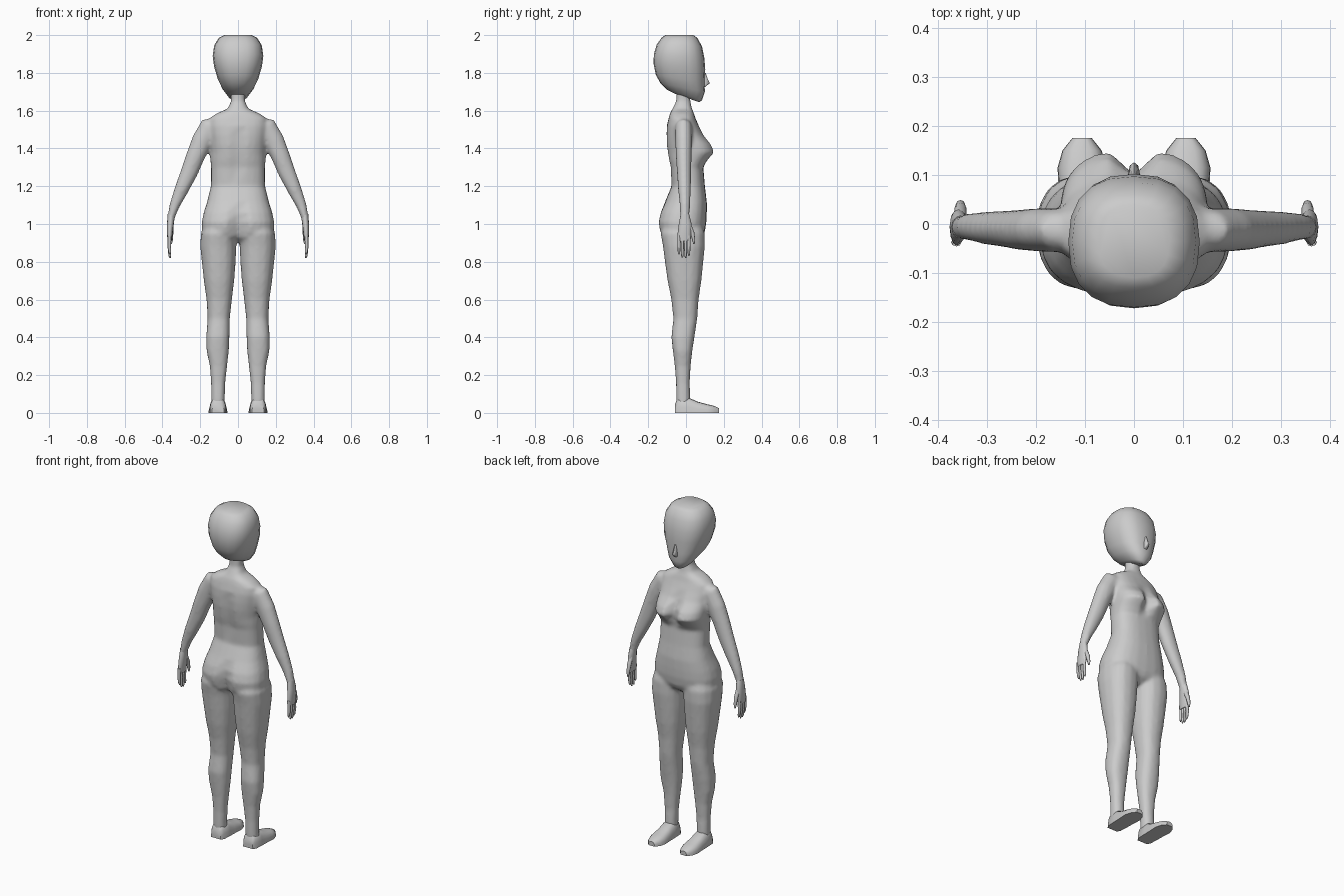
import bpy, bmesh, math
from mathutils import Vector

skin = bpy.data.materials.new("plain_grey")
skin.diffuse_color = (0.6, 0.6, 0.6, 1)


def spow(v, p):
    return math.copysign(abs(v) ** p, v)


def oval(x0, x1, yb, yf, zb, zf, n=16, p=0.85, cb=0, cf=0):
    """Rounded ring; zb/zf tilt it, cb/cf crease its back and front centre."""
    ring = []
    for i in range(n):
        a = math.tau * i / n
        c, s = spow(math.cos(a), p), spow(math.sin(a), p)
        x = (x0 + x1) / 2 + c * (x1 - x0) / 2
        t = (s + 1) / 2
        crease = math.exp(-((x / 0.025) ** 2)) * (cb if s < 0 else -cf)
        ring.append(Vector((x, yb + t * (yf - yb) + crease, zb + t * (zf - zb))))
    return ring


def loft(bm, rings, side=1):
    """Skin closed rings and cap both ends."""
    vs = [[bm.verts.new((p.x * side, p.y, p.z)) for p in r] for r in rings]
    for a, b in zip(vs, vs[1:]):
        for i in range(len(a)):
            j = (i + 1) % len(a)
            bm.faces.new((a[i], a[j], b[j], b[i]))
    bm.faces.new(vs[0])
    bm.faces.new(vs[-1])


def tube(bm, stations, side=1, n=12):
    """Limb along (x, y, z, half width, half depth) stations."""
    pts = [Vector(s[:3]) for s in stations]
    rings = []
    for i, s in enumerate(stations):
        d = (pts[min(i + 1, len(pts) - 1)] - pts[max(i - 1, 0)]).normalized()
        u = Vector((0, 1, 0)).cross(d).normalized()
        v = d.cross(u)
        rings.append([pts[i] + u * s[3] * math.cos(math.tau * k / n)
                      + v * s[4] * math.sin(math.tau * k / n) for k in range(n)])
    loft(bm, rings, side)


def finish(name, bm, angle=50):
    bmesh.ops.recalc_face_normals(bm, faces=bm.faces)
    me = bpy.data.meshes.new(name)
    bm.to_mesh(me)
    bm.free()
    me.materials.append(skin)
    ob = bpy.data.objects.new(name, me)
    bpy.context.collection.objects.link(ob)
    bpy.ops.object.select_all(action='DESELECT')
    ob.select_set(True)
    bpy.context.view_layer.objects.active = ob
    bpy.ops.object.shade_smooth_by_angle(angle=math.radians(angle))
    return ob


# Body: torso and neck (z, half width, back, front, back crease, front crease)
torso = [
    (0.905, 0.05, -0.06, 0.05, 0, 0), (0.93, 0.12, -0.125, 0.085, 0.03, 0),
    (0.96, 0.19, -0.142, 0.10, 0.035, 0), (1.01, 0.192, -0.15, 0.108, 0.03, 0),
    (1.06, 0.182, -0.138, 0.11, 0.015, 0), (1.12, 0.163, -0.11, 0.11, 0, 0),
    (1.20, 0.144, -0.077, 0.10, 0, 0), (1.30, 0.143, -0.083, 0.092, 0.008, 0),
    (1.335, 0.146, -0.092, 0.115, 0.01, 0.02), (1.38, 0.15, -0.10, 0.155, 0.01, 0.055),
    (1.42, 0.152, -0.105, 0.138, 0.01, 0.04), (1.47, 0.152, -0.106, 0.095, 0.008, 0.012),
    (1.52, 0.155, -0.102, 0.068, 0, 0), (1.56, 0.15, -0.092, 0.05, 0, 0),
    (1.585, 0.115, -0.085, 0.042, 0, 0), (1.61, 0.055, -0.072, 0.032, 0, 0),
    (1.65, 0.037, -0.052, 0.023, 0, 0), (1.73, 0.037, -0.05, 0.023, 0, 0)]
# Legs (z, inner x, outer x, back, front)
leg = [
    (1.02, 0.02, 0.17, -0.11, 0.08), (0.95, 0.006, 0.197, -0.135, 0.10),
    (0.88, 0.009, 0.200, -0.122, 0.10), (0.80, 0.012, 0.192, -0.112, 0.092),
    (0.70, 0.02, 0.181, -0.098, 0.082), (0.60, 0.032, 0.167, -0.078, 0.067),
    (0.50, 0.043, 0.161, -0.067, 0.06), (0.40, 0.045, 0.169, -0.078, 0.045),
    (0.33, 0.048, 0.167, -0.07, 0.034), (0.25, 0.057, 0.15, -0.06, 0.025),
    (0.16, 0.067, 0.143, -0.053, 0.02), (0.08, 0.07, 0.142, -0.052, 0.022),
    (0.04, 0.07, 0.142, -0.05, 0.02)]
# Arms (x, y, z, half width, half depth)
arm = [
    (0.09, -0.015, 1.54, 0.03, 0.04), (0.15, -0.013, 1.51, 0.058, 0.045),
    (0.19, -0.012, 1.44, 0.056, 0.045), (0.225, -0.012, 1.36, 0.05, 0.042),
    (0.26, -0.01, 1.27, 0.046, 0.038), (0.30, -0.008, 1.18, 0.038, 0.034),
    (0.335, -0.006, 1.10, 0.028, 0.028), (0.353, -0.006, 1.04, 0.021, 0.025),
    (0.356, -0.006, 1.01, 0.019, 0.025)]

bm = bmesh.new()
loft(bm, [oval(-w, w, b, f, z, z, 24, 0.8, cb, cf) for z, w, b, f, cb, cf in torso])
for side in (1, -1):
    loft(bm, [oval(a, o, b, f, z, z) for z, a, o, b, f in leg], side)
    tube(bm, arm, side, 16)
body = finish("body", bm, 180)
mod = body.modifiers.new("blend_joints", 'REMESH')
mod.mode = 'VOXEL'
mod.voxel_size = 0.01
mod.use_smooth_shade = True
mod = body.modifiers.new("soften", 'SMOOTH')
mod.factor = 0.5
mod.iterations = 6

# Head (back y, back z, front y, front z, half width)
head = [
    (-0.06, 1.69, 0.07, 1.645, 0.025), (-0.10, 1.71, 0.085, 1.655, 0.052),
    (-0.135, 1.745, 0.10, 1.70, 0.085), (-0.16, 1.79, 0.098, 1.75, 0.108),
    (-0.172, 1.85, 0.102, 1.82, 0.127), (-0.17, 1.90, 0.097, 1.88, 0.134),
    (-0.155, 1.95, 0.085, 1.94, 0.126), (-0.13, 1.985, 0.06, 1.985, 0.102),
    (-0.11, 2.0, 0.04, 2.0, 0.072)]
bm = bmesh.new()
loft(bm, [oval(-w, w, b, f, zb, zf, 20, 0.82) for b, zb, f, zf, w in head])
finish("head", bm)

# Nose
bm = bmesh.new()
loft(bm, [oval(-w, w, 0.08, f, z, z, 8, 1) for z, w, f in (
    (1.725, 0.012, 0.10), (1.745, 0.012, 0.126), (1.765, 0.01, 0.116), (1.80, 0.006, 0.104))])
finish("nose", bm)

# Hands: palm, four fingers and thumb, mirrored
bm = bmesh.new()
tube(bm, [(0.353, -0.006, 1.05, 0.019, 0.023), (0.358, -0.004, 1.0, 0.018, 0.034),
          (0.361, -0.008, 0.95, 0.015, 0.036), (0.362, -0.01, 0.91, 0.011, 0.034)])
for i, tip in enumerate((0.84, 0.822, 0.82, 0.832)):
    y = -0.037 + 0.0175 * i
    tube(bm, [(0.362, y, 0.94, 0.010, 0.0088), (0.364, y, 0.88, 0.009, 0.008),
              (0.361, y, tip + 0.012, 0.007, 0.0065), (0.359, y, tip, 0.003, 0.003)], 1, 8)
tube(bm, [(0.355, 0.012, 1.0, 0.013, 0.013), (0.354, 0.033, 0.955, 0.012, 0.011),
          (0.354, 0.041, 0.915, 0.009, 0.008), (0.354, 0.042, 0.895, 0.004, 0.004)], 1, 8)
hands = finish("hands", bm, 60)
hands.modifiers.new("mirror", 'MIRROR').use_mirror_merge = False

# Feet: flat soles, mirrored (y, half width, height)
foot = [(-0.057, 0.032, 0.05), (-0.04, 0.043, 0.08), (0.015, 0.046, 0.08), (0.06, 0.047, 0.06),
        (0.115, 0.05, 0.045), (0.15, 0.04, 0.037), (0.175, 0.02, 0.025)]
bm = bmesh.new()
loft(bm, [[Vector((0.106 + w * spow(math.cos(math.pi * k / 10), 0.7), y,
                   h * abs(math.sin(math.pi * k / 10)) ** 0.8 if 0 < k < 10 else 0))
           for k in range(11)] for y, w, h in foot])
feet = finish("feet", bm)
feet.modifiers.new("mirror", 'MIRROR').use_mirror_merge = False
